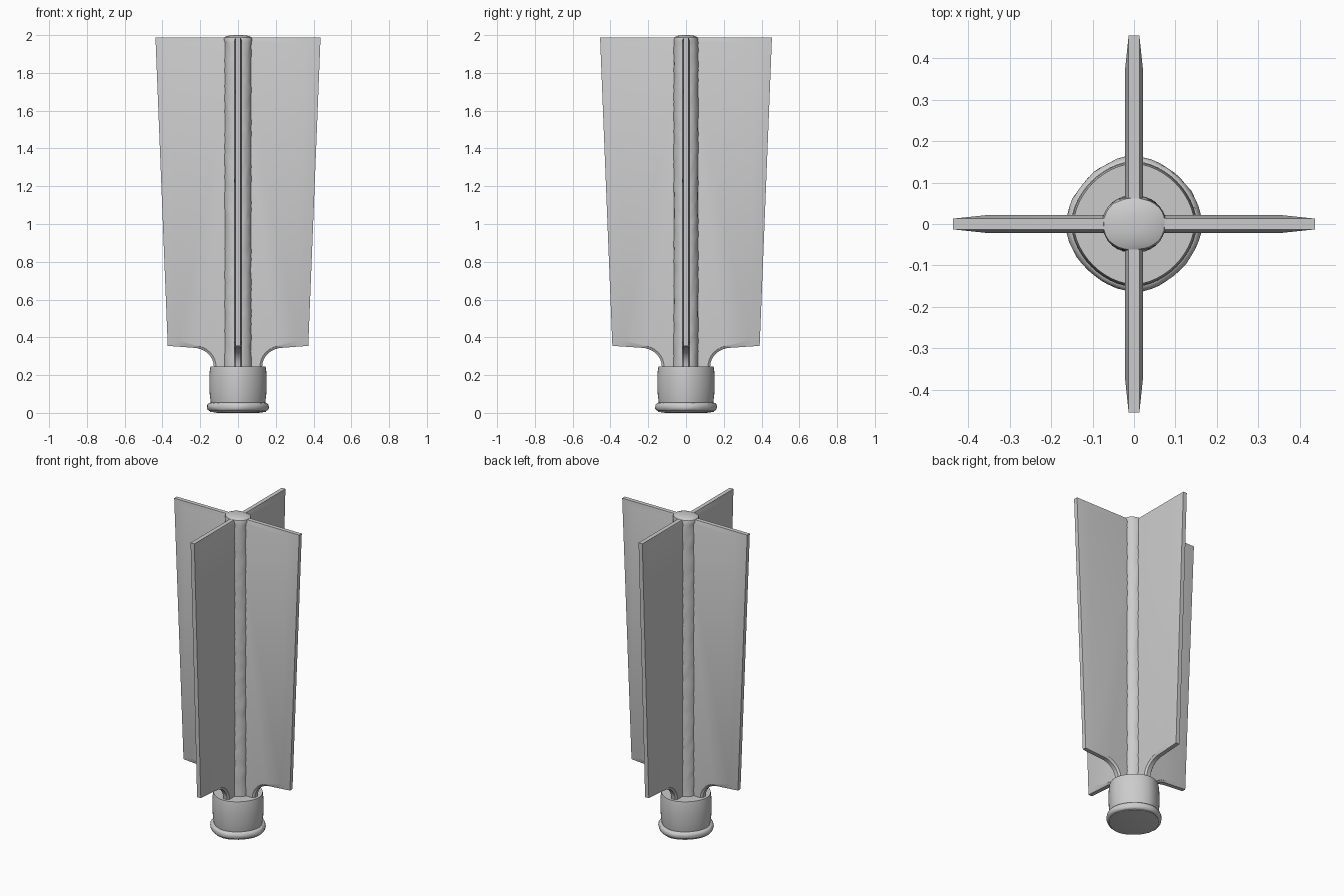
import bpy, bmesh, math, random

if "Cube" in bpy.data.objects:
    bpy.data.objects.remove(bpy.data.objects["Cube"])
random.seed(3)


def finish(name, bm, angle=35):
    bmesh.ops.recalc_face_normals(bm, faces=bm.faces[:])
    me = bpy.data.meshes.new(name)
    bm.to_mesh(me)
    bm.free()
    ob = bpy.data.objects.new(name, me)
    bpy.context.collection.objects.link(ob)
    bpy.ops.object.select_all(action='DESELECT')
    ob.select_set(True)
    bpy.context.view_layer.objects.active = ob
    bpy.ops.object.shade_smooth_by_angle(angle=math.radians(angle))
    return ob


def loft(name, rings, power, sides):
    """Stack of superellipse rings (z, rx, ry, wobble), capped at both ends."""
    bm = bmesh.new()
    prev = None
    for i, (z, rx, ry, wob) in enumerate(rings):
        ring = []
        for k in range(sides):
            a = 2 * math.pi * k / sides
            c, s = math.cos(a), math.sin(a)
            r = (abs(c / rx) ** power + abs(s / ry) ** power) ** (-1 / power)
            r += random.uniform(-wob, wob)
            ring.append(bm.verts.new((r * c, r * s, z)))
        if prev:
            for k in range(sides):
                j = (k + 1) % sides
                bm.faces.new((prev[k], prev[j], ring[j], ring[k]))
        else:
            bm.faces.new(ring)
        prev = ring
    bm.faces.new(prev)
    return finish(name, bm)


def fin(name, low, high, turn):
    """Flat vane with a long taper to the outer edge and a curved root."""
    steps = 8
    arc = [(0.128 + 0.112 * (1 - math.cos(t)), 0.245 + 0.1 * math.sin(t))
           for t in [math.pi / 2 * k / steps for k in range(steps + 1)]]
    edge = [(0, 0.245)] + arc + [(low, 0.355), (high, 1.987), (0, 1.987)]
    # raised flat of the vane, inset from the rim
    inset = [(0, 0.245)] + [(x - 0.012, z + 0.012 * k / steps)
                            for k, (x, z) in enumerate(arc)]
    inset += [(low - 0.055, 0.385), (high - 0.085, 1.955), (0, 1.97)]
    bm = bmesh.new()
    loops = []
    for pts, y in ((inset, -0.022), (edge, -0.013), (edge, 0.013), (inset, 0.022)):
        loops.append([bm.verts.new((x, y, z)) for x, z in pts])
    n = len(edge)
    for a, b in zip(loops, loops[1:]):
        for k in range(n):
            j = (k + 1) % n
            bm.faces.new((a[k], a[j], b[j], b[k]))
    bm.faces.new(loops[0])
    bm.faces.new(loops[-1])
    ob = finish(name, bm, 25)
    ob.rotation_euler.z = turn


# four vanes: the front/back pair is slightly wider
for i, label in enumerate(("right", "back", "left", "front")):
    wide = 0.018 * (i % 2)
    fin(label + "_vane", 0.372 + wide, 0.437 + wide, i * math.pi / 2)

# central spine with a slightly rough surface and domed top
spine = [(0.24 + 1.72 * k / 60, 0.073, 0.067, 0.0025) for k in range(61)]
spine += [(1.975, 0.077, 0.065, 0.001), (1.988, 0.074, 0.062, 0.001),
          (1.996, 0.055, 0.047, 0), (2.0, 0.02, 0.02, 0)]
loft("spine", spine, 2.2, 32)

# rounded socket
socket = [(z, r, r, 0) for z, r in ((0.03, 0.14), (0.06, 0.145), (0.1, 0.15),
                                    (0.16, 0.152), (0.22, 0.15), (0.245, 0.146))]
loft("socket", socket, 1.8, 48)

# bulging lip and closed bottom
lip = [(0.0, 0.11, 0.11, 0), (0.006, 0.148, 0.148, 0.001)]
for k in range(9):
    t = -math.pi / 2 + math.pi * k / 8
    r = 0.147 + 0.017 * math.cos(t)
    lip.append((0.032 + 0.022 * math.sin(t), r, r, 0.0015))
lip.append((0.054, 0.13, 0.13, 0))
loft("socket_lip", lip, 1.8, 48)
